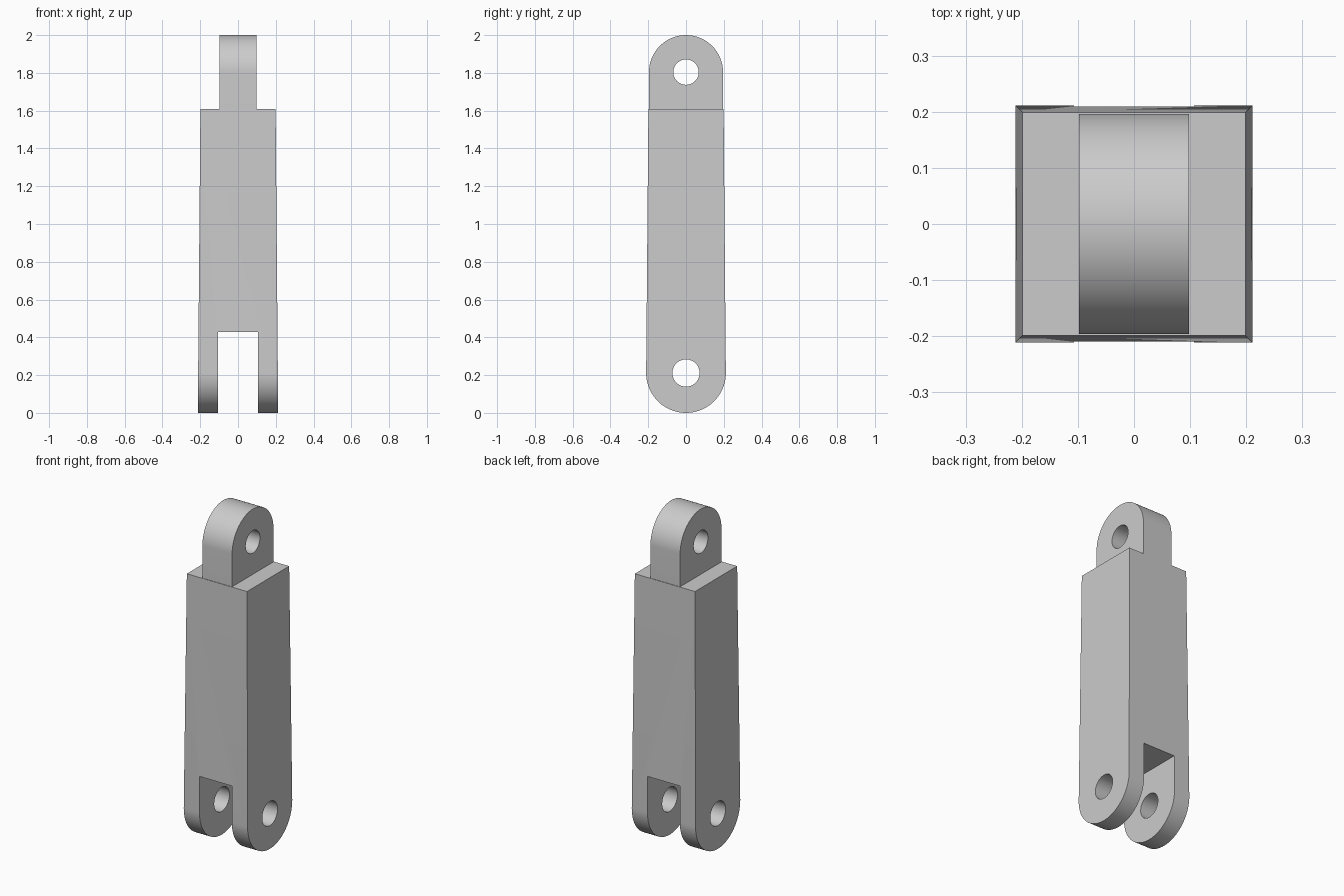
import bpy
import bmesh
from math import cos, sin, pi, radians

cube = bpy.data.objects.get("Cube")
if cube:
    bpy.data.objects.remove(cube, do_unlink=True)

grey = bpy.data.materials.new("plain_grey")
grey.use_nodes = True
colour = (0.6, 0.6, 0.6, 1)
grey.diffuse_color = colour
grey.node_tree.nodes["Principled BSDF"].inputs["Base Color"].default_value = colour

PIN_LOW, R_LOW = 0.211, 0.211      # lower fork eye
PIN_TOP, R_TOP = 1.804, 0.196      # upper lug eye
SHOULDER, SHOULDER_HALF = 1.61, 0.199
SLOT_TOP, SLOT_HALF, LUG_HALF = 0.427, 0.107, 0.098
STEPS = 48                         # segments per half circle


def taper(z):
    """Half width of the body at height z."""
    rise = max(0, z - PIN_LOW) / (SHOULDER - PIN_LOW)
    return R_LOW + (SHOULDER_HALF - R_LOW) * rise


def arc(radius, z, start, count):
    angles = [start + pi * i / STEPS for i in range(count)]
    return [(radius * cos(a), z + radius * sin(a)) for a in angles]


def outline(radius, z, start, half, flat_z):
    """Half circle closed by a straight row of points at flat_z."""
    side = -cos(start) * half
    row = [(side * (1 - 2 * i / (STEPS - 2)), flat_z) for i in range(STEPS - 1)]
    return arc(radius, z, start, STEPS + 1) + row


def place(bm, points, x_at):
    return [bm.verts.new((x_at(z), y, z)) for y, z in points]


def bridge(bm, a, b, indices):
    """Quads between matching points of two loops."""
    for i in indices:
        j = (i + 1) % len(a)
        bm.faces.new((a[i], a[j], b[j], b[i]))


def add_object(name, bm):
    bmesh.ops.recalc_face_normals(bm, faces=bm.faces[:])
    mesh = bpy.data.meshes.new(name)
    bm.to_mesh(mesh)
    bm.free()
    mesh.materials.append(grey)
    obj = bpy.data.objects.new(name, mesh)
    bpy.context.scene.collection.objects.link(obj)
    bpy.ops.object.select_all(action='DESELECT')
    obj.select_set(True)
    bpy.context.view_layer.objects.active = obj
    bpy.ops.object.shade_smooth_by_angle(angle=radians(30))


RING = range(2 * STEPS)
ROUND = range(STEPS)

# Tapered body: two pierced fork arms that share front, back, slot and shoulder
bm = bmesh.new()
outer_points = outline(R_LOW, PIN_LOW, pi, SHOULDER_HALF, SHOULDER)
inner_points = outline(R_LOW, PIN_LOW, pi, taper(SLOT_TOP), SLOT_TOP)
hole_points = arc(0.072, PIN_LOW, pi, 2 * STEPS)
outer, inner = [], []
for side in (-1, 1):
    out = place(bm, outer_points, lambda z: side * taper(z))
    hole_out = place(bm, hole_points, lambda z: side * taper(z))
    hole_in = place(bm, hole_points, lambda z: side * SLOT_HALF)
    inn = place(bm, inner_points, lambda z: side * SLOT_HALF)
    bridge(bm, out, hole_out, RING)
    bridge(bm, hole_out, hole_in, RING)
    bridge(bm, hole_in, inn, RING)
    bridge(bm, inn, out, ROUND)
    outer.append(out)
    inner.append(inn)

# Front and back walls around the slot
for low, high in ((0, -1), (STEPS, STEPS + 1)):
    bm.faces.new([outer[0][low], outer[0][high], outer[1][high], outer[1][low],
                  inner[1][low], inner[1][high], inner[0][high], inner[0][low]])

# Shoulder and slot roof
for right, left in (outer, inner):
    bm.faces.new(right[STEPS + 1:] + left[:STEPS:-1])
add_object("link_body", bm)

# Rounded lug on the shoulder
bm = bmesh.new()
lug_points = outline(R_TOP, PIN_TOP, 0, R_TOP, SHOULDER)
lug_hole = arc(0.067, PIN_TOP, 0, 2 * STEPS)
rims, holes = [], []
for side in (-1, 1):
    rims.append(place(bm, lug_points, lambda z: side * LUG_HALF))
    holes.append(place(bm, lug_hole, lambda z: side * LUG_HALF))
    bridge(bm, rims[-1], holes[-1], RING)
bridge(bm, *rims, RING)
bridge(bm, *holes, RING)
add_object("top_lug", bm)
